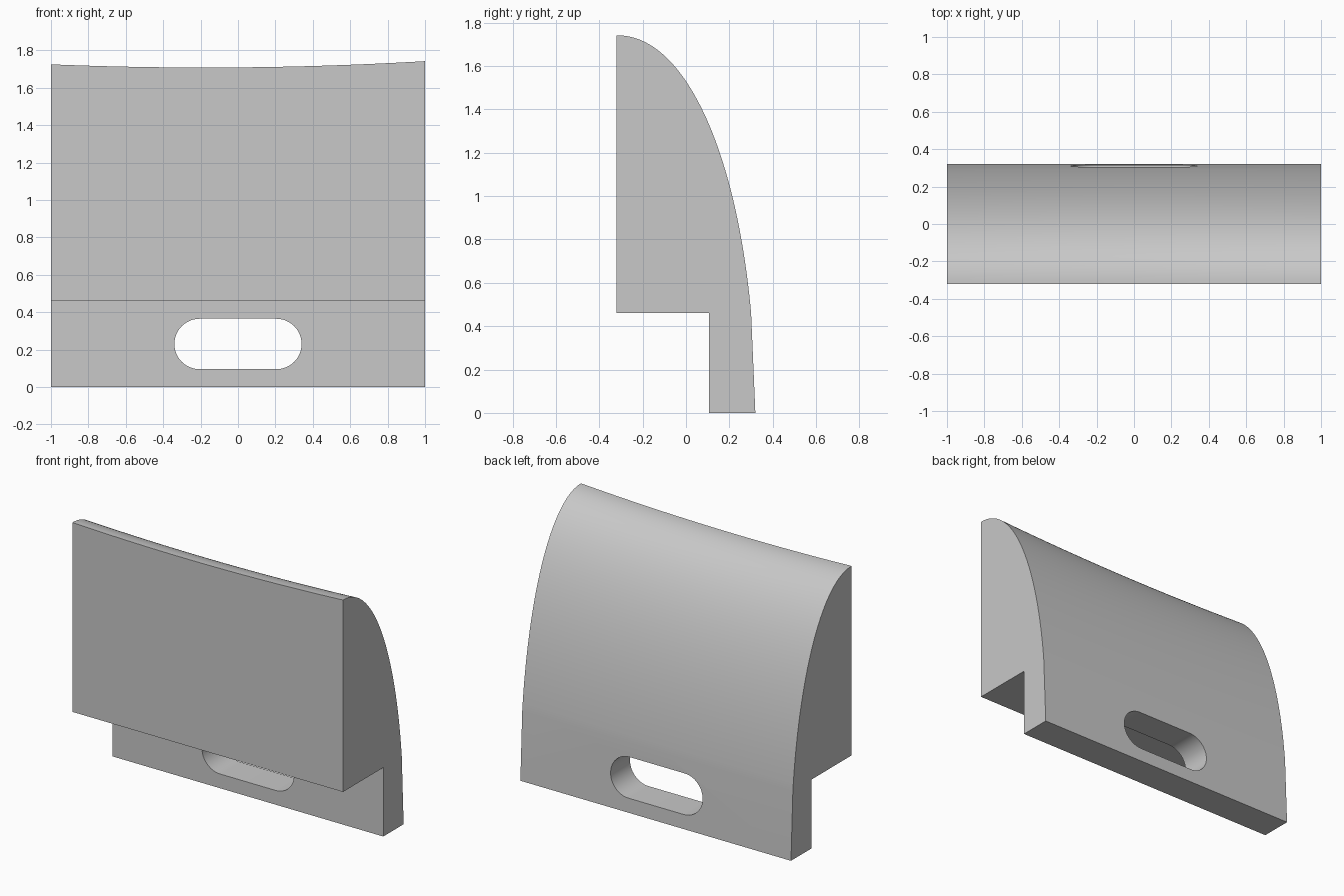
import bpy, bmesh, math

cube = bpy.data.objects.get("Cube")
if cube:
    bpy.data.objects.remove(cube, do_unlink=True)

grey = bpy.data.materials.new("plain grey")
grey.use_nodes = True
colour = (0.58, 0.58, 0.58, 1)
grey.diffuse_color = colour
grey.node_tree.nodes["Principled BSDF"].inputs["Base Color"].default_value = colour

FRONT, STEP, BACK, SHELF = -0.32, 0.105, 0.32, 0.46
COLUMNS, ARC = 32, 48


def make_object(name, bm):
    bmesh.ops.recalc_face_normals(bm, faces=bm.faces[:])
    mesh = bpy.data.meshes.new(name)
    bm.to_mesh(mesh)
    bm.free()
    mesh.materials.append(grey)
    obj = bpy.data.objects.new(name, mesh)
    bpy.context.collection.objects.link(obj)
    return obj


def crest(x):
    """Height of the gently dished top edge."""
    return 1.708 + 0.0248 * (x + 0.172) ** 2


def section(x):
    """Side outline at x: stepped front, rounded back."""
    pts = [(FRONT, SHELF), (STEP, SHELF), (STEP, 0), (BACK, 0)]
    power, full = 2.08, crest(1)
    start = math.asin((SHELF / full) ** (power / 2))
    for i in range(ARC + 1):
        a = start + (math.pi / 2 - start) * i / ARC
        y = FRONT + (BACK - FRONT) * max(math.cos(a), 0) ** (2 / power)
        z = full * math.sin(a) ** (2 / power)
        z = SHELF + (z - SHELF) * (crest(x) - SHELF) / (full - SHELF)
        pts.append((FRONT if i == ARC else y, z))
    return pts


# Main block: outline lofted across the width
bm = bmesh.new()
rings = []
for c in range(COLUMNS + 1):
    x = -1 + 2 * c / COLUMNS
    rings.append([bm.verts.new((x, y, z)) for y, z in section(x)])
n = len(rings[0])
for a, b in zip(rings, rings[1:]):
    for i in range(n):
        j = (i + 1) % n
        bm.faces.new((a[i], a[j], b[j], b[i]))
bm.faces.new(rings[0])
bm.faces.new(rings[-1])
bmesh.ops.recalc_face_normals(bm, faces=bm.faces[:])
bmesh.ops.dissolve_limit(bm, angle_limit=0.0005, verts=bm.verts[:], edges=bm.edges[:])
block = make_object("curved_block", bm)

# Cutter for the rounded slot through the lower lip
bm = bmesh.new()
radius, reach, height = 0.135, 0.205, 0.23
outline = []
for side in (1, -1):
    for i in range(25):
        a = -math.pi / 2 + math.pi * i / 24
        outline.append((side * (reach + radius * math.cos(a)),
                        height + side * radius * math.sin(a)))
face = bm.faces.new([bm.verts.new((x, 0, z)) for x, z in outline])
moved = bmesh.ops.extrude_face_region(bm, geom=[face])["geom"]
bmesh.ops.translate(bm, vec=(0, 0.5, 0),
                    verts=[v for v in moved if isinstance(v, bmesh.types.BMVert)])
cutter = make_object("slot_cutter", bm)
cutter.hide_render = True

cut = block.modifiers.new("slot", "BOOLEAN")
cut.operation = "DIFFERENCE"
cut.solver = "EXACT"
cut.object = cutter
bpy.ops.object.select_all(action="DESELECT")
block.select_set(True)
bpy.context.view_layer.objects.active = block
bpy.ops.object.modifier_apply(modifier=cut.name)
bpy.data.objects.remove(cutter, do_unlink=True)
bpy.ops.object.shade_smooth_by_angle(angle=math.radians(30))
